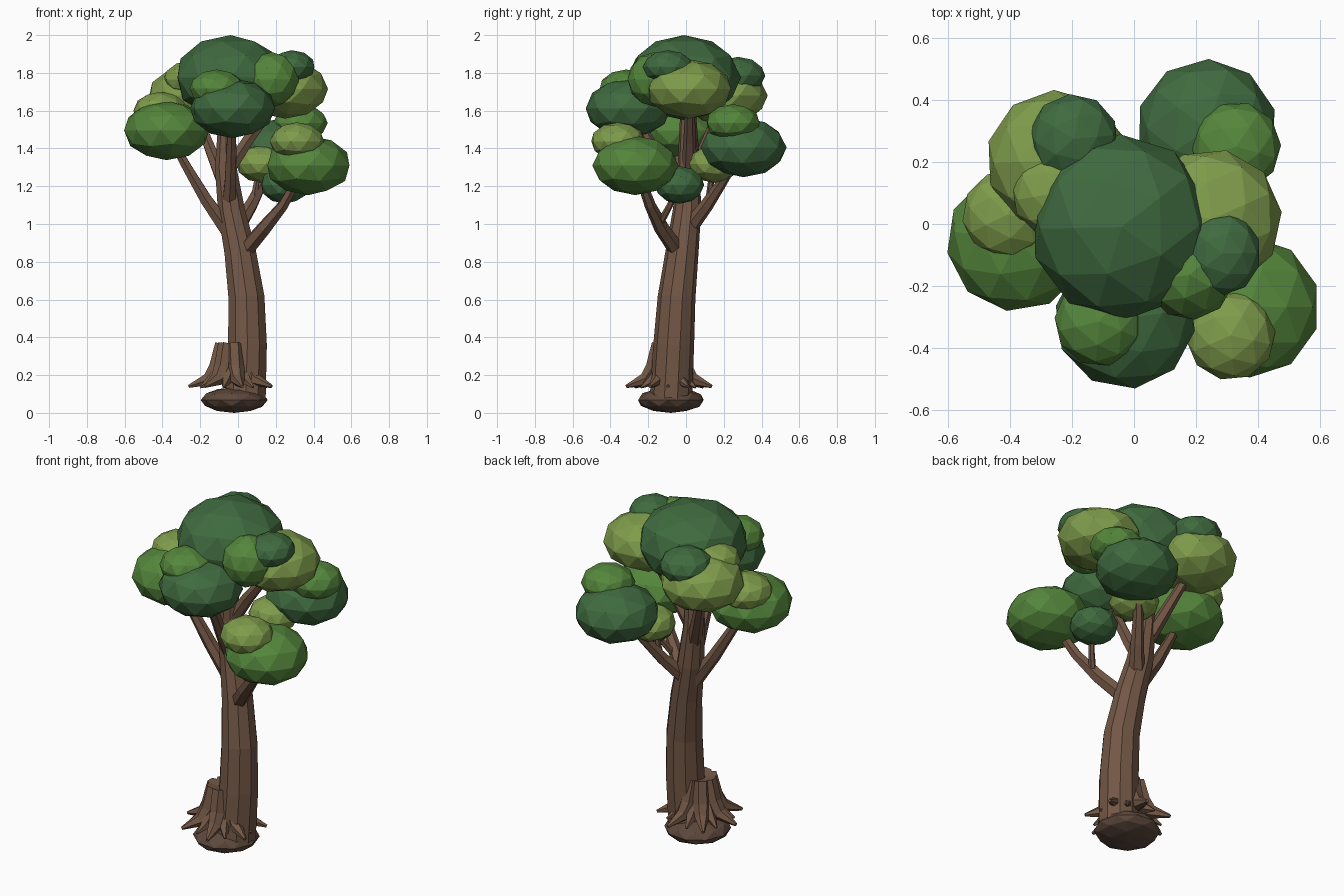
import bpy, bmesh, math, random
from mathutils import Vector, Matrix

if "Cube" in bpy.data.objects:
    bpy.data.objects.remove(bpy.data.objects["Cube"])

random.seed(4)


def material(name, rgb):
    m = bpy.data.materials.new(name)
    m.diffuse_color = (*rgb, 1)
    m.use_nodes = True
    m.node_tree.nodes["Principled BSDF"].inputs["Base Color"].default_value = m.diffuse_color
    return m


BARK = material("bark", (0.17, 0.095, 0.06))
SOIL = material("dark_bark", (0.11, 0.065, 0.045))
LEAF = {"dark": material("leaf_dark", (0.05, 0.145, 0.05)),
        "mid": material("leaf_mid", (0.09, 0.24, 0.045)),
        "light": material("leaf_light", (0.21, 0.33, 0.07))}


def finish(name, bm, mat):
    bmesh.ops.recalc_face_normals(bm, faces=bm.faces[:])
    mesh = bpy.data.meshes.new(name)
    bm.to_mesh(mesh)
    bm.free()
    mesh.materials.append(mat)
    ob = bpy.data.objects.new(name, mesh)
    bpy.context.collection.objects.link(ob)
    return ob


def blob(name, centre, size, mat):
    """Flattened low-poly ball."""
    bm = bmesh.new()
    m = (Matrix.Translation(centre) @ Matrix.Diagonal((*size, 1))
         @ Matrix.Rotation(random.uniform(0, 6.28), 4, 'Z'))
    bmesh.ops.create_icosphere(bm, subdivisions=2, radius=1.0, matrix=m)
    return finish(name, bm, mat)


def limb(name, points, sides=8):
    """Tapered faceted tube through (x, y, z, radius) points."""
    bm = bmesh.new()
    pts = [Vector(p[:3]) for p in points]
    rings = []
    for i, p in enumerate(pts):
        t = (pts[min(i + 1, len(pts) - 1)] - pts[max(i - 1, 0)]).normalized()
        q = Vector((0, 0, 1)).rotation_difference(t)
        r = points[i][3]
        rings.append([bm.verts.new(p + q @ Vector((
            r * math.cos(2 * math.pi * (k + 0.5) / sides),
            r * math.sin(2 * math.pi * (k + 0.5) / sides), 0)))
            for k in range(sides)])
    for a, b in zip(rings, rings[1:]):
        for k in range(sides):
            n = (k + 1) % sides
            bm.faces.new((a[k], a[n], b[n], b[k]))
    bm.faces.new(rings[0])
    bm.faces.new(rings[-1])
    return finish(name, bm, BARK)


# Root ball and trunk
blob("root_ball", (-0.02, -0.08, 0.068), (0.178, 0.178, 0.068), SOIL)
limb("trunk", [(0.04, -0.08, 0.08, 0.112), (0.05, -0.065, 0.36, 0.108),
               (0.045, -0.05, 0.61, 0.1), (0.01, -0.02, 0.86, 0.087),
               (-0.035, 0.005, 1.07, 0.075), (-0.065, 0.015, 1.3, 0.06),
               (-0.06, 0.01, 1.7, 0.035)], 10)

# Flared roots around the base, each with a small side spur
for i in range(7):
    a = math.radians(180 + i * 360 / 7)
    ca, sa = math.cos(a), math.sin(a)
    limb(f"root_{i}", [(-0.03 + d * ca, -0.09 + d * sa, z, r) for d, z, r in
                       [(0.055, 0.365, 0.042), (0.085, 0.24, 0.045),
                        (0.13, 0.175, 0.038), (0.232, 0.14, 0.009)]], 6)
    b = a + 0.42
    limb(f"root_spur_{i}", [(-0.03 + d * math.cos(b), -0.09 + d * math.sin(b), z, r)
                            for d, z, r in [(0.06, 0.24, 0.035), (0.12, 0.17, 0.03),
                                            (0.185, 0.135, 0.006)]], 5)

# Branches
limb("front_right_branch", [(0.03, -0.04, 0.85, 0.045), (0.14, -0.13, 0.98, 0.04),
                            (0.24, -0.19, 1.1, 0.03), (0.36, -0.27, 1.32, 0.02)], 6)
limb("left_branch", [(-0.05, 0.0, 0.96, 0.045), (-0.17, -0.015, 1.13, 0.036),
                     (-0.27, -0.035, 1.3, 0.028), (-0.37, -0.06, 1.48, 0.02)], 6)
limb("back_right_branch", [(-0.01, 0.01, 0.97, 0.045), (0.07, 0.11, 1.1, 0.036),
                           (0.13, 0.19, 1.22, 0.028), (0.23, 0.3, 1.4, 0.02)], 6)
limb("front_branch", [(-0.05, 0.0, 1.08, 0.042), (-0.04, -0.08, 1.22, 0.035),
                      (-0.035, -0.17, 1.4, 0.03), (-0.03, -0.29, 1.6, 0.02)], 6)
limb("right_branch", [(-0.06, 0.015, 1.27, 0.04), (0.05, 0.02, 1.44, 0.034),
                      (0.24, 0.02, 1.69, 0.02)], 6)
limb("back_left_branch", [(-0.06, 0.015, 1.18, 0.042), (-0.14, 0.09, 1.38, 0.033),
                          (-0.25, 0.2, 1.66, 0.02)], 6)
limb("low_twig", [(0.17, -0.14, 1.0, 0.02), (0.22, -0.09, 1.09, 0.017),
                  (0.25, -0.04, 1.2, 0.012)], 6)
limb("inner_twig", [(0.08, 0.12, 1.11, 0.02), (0.11, 0.14, 1.3, 0.013)], 6)

# Foliage: large clumps, each with smaller ones
BIG, SMALL = (0.228, 0.228, 0.157), (0.145, 0.145, 0.1)
foliage = [
    ("crown", (-0.04, -0.01, 1.775), (0.295, 0.3, 0.225), "dark"),
    ("back_right_clump", (0.235, 0.305, 1.405), BIG, "dark"),
    ("back_right_tuft", (0.33, 0.25, 1.535), SMALL, "mid"),
    ("right_clump", (0.25, 0.015, 1.715), BIG, "light"),
    ("right_tuft", (0.285, -0.095, 1.83), (0.125, 0.135, 0.09), "dark"),
    ("right_inner_tuft", (0.18, -0.165, 1.765), (0.145, 0.145, 0.145), "mid"),
    ("front_right_clump", (0.373, -0.268, 1.31), BIG, "mid"),
    ("front_right_tuft", (0.312, -0.36, 1.438), SMALL, "light"),
    ("front_clump", (-0.028, -0.305, 1.612), BIG, "dark"),
    ("front_tuft", (-0.112, -0.315, 1.718), SMALL, "mid"),
    ("left_clump", (-0.378, -0.055, 1.495), BIG, "mid"),
    ("left_tuft", (-0.41, 0.03, 1.6), SMALL, "light"),
    ("back_left_clump", (-0.25, 0.205, 1.68), BIG, "light"),
    ("back_left_tuft", (-0.195, 0.275, 1.785), SMALL, "dark"),
    ("back_left_inner_tuft", (-0.25, 0.1, 1.765), SMALL, "light"),
    ("inner_low_tuft", (0.125, 0.15, 1.318), (0.135, 0.135, 0.1), "light"),
    ("low_tuft", (0.25, -0.035, 1.207), (0.132, 0.132, 0.1), "dark"),
]
for name, centre, size, tone in foliage:
    blob(name, centre, size, LEAF[tone])
